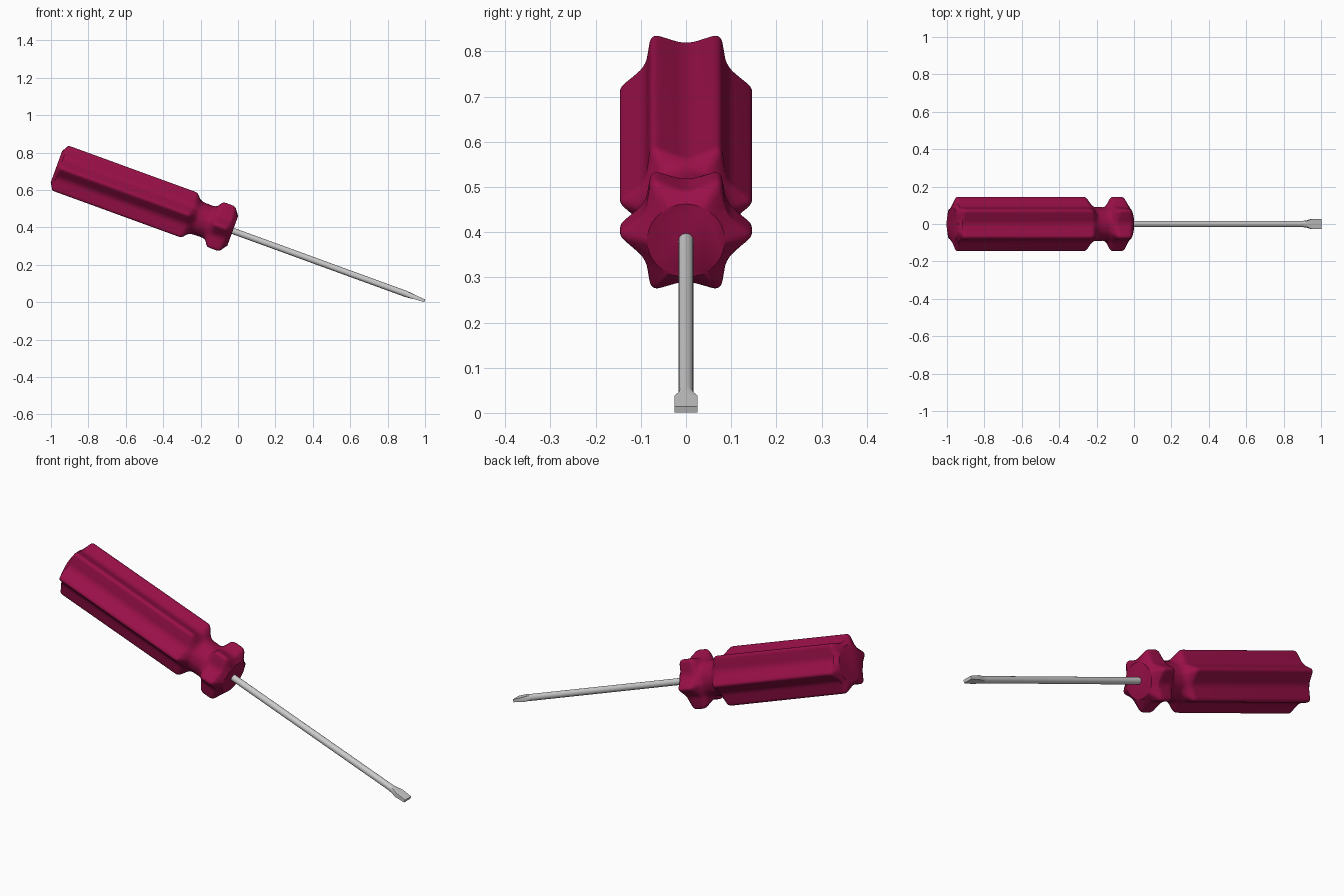
import bpy, bmesh, math
from mathutils import Matrix, Vector

if "Cube" in bpy.data.objects:
    bpy.data.objects.remove(bpy.data.objects["Cube"])

# Tool axis runs along local +X, then is tipped 20 degrees nose-down
TILT = Matrix.Translation((0, 0, 0.371)) @ Matrix.Rotation(math.radians(20), 4, 'Y')


def loft(name, rings, smooth_angle):
    """Skin a list of (s, [(y, z), ...]) rings and cap both ends."""
    bm = bmesh.new()
    loops = [[bm.verts.new((s, y, z)) for y, z in pts] for s, pts in rings]
    n = len(loops[0])
    for a, b in zip(loops, loops[1:]):
        for i in range(n):
            j = (i + 1) % n
            bm.faces.new((a[i], a[j], b[j], b[i]))
    bm.faces.new(loops[0][::-1])
    bm.faces.new(loops[-1])
    bm.transform(TILT)
    mesh = bpy.data.meshes.new(name)
    bm.to_mesh(mesh)
    bm.free()
    ob = bpy.data.objects.new(name, mesh)
    bpy.context.collection.objects.link(ob)
    bpy.ops.object.select_all(action='DESELECT')
    ob.select_set(True)
    bpy.context.view_layer.objects.active = ob
    bpy.ops.object.shade_smooth_by_angle(angle=math.radians(smooth_angle))
    return ob


def round_corner(prev, p, nxt, frac, steps):
    """Replace corner p with a quadratic curve."""
    a, b = p.lerp(prev, frac), p.lerp(nxt, frac)
    return [a.lerp(p, t).lerp(p.lerp(b, t), t)
            for t in (k / steps for k in range(steps + 1))]


# Six-lobed handle section with rounded peaks and valleys
corners = [Vector((math.cos(k * math.pi / 6), math.sin(k * math.pi / 6)))
           * (0.155 if k % 2 == 0 else 0.104) for k in range(12)]
star = []
for k in range(12):
    star += round_corner(corners[k - 1], corners[k], corners[(k + 1) % 12], 0.28, 5)

# Handle profile: (position, round radius, lobe blend, corner rounding)
profile = [(-1.033, 0.091, 0, 0), (-1.010, 0.11, 1, 0.2), (-0.278, 0.11, 1, 0.25),
           (-0.240, 0.091, 0, 0.35), (-0.158, 0.089, 0, 0.35), (-0.129, 0.11, 1, 0.3),
           (-0.064, 0.11, 1, 0.3), (-0.030, 0.086, 0, 0)]
path = []
for i, p in enumerate(profile):
    v = Vector(p[:3])
    if p[3] == 0:
        path.append(v)
        continue
    # keep rounding local even next to a long segment
    ends = []
    for q in (profile[i - 1], profile[i + 1]):
        d = Vector(q[:3]) - v
        ends.append(v + d * min(1, 0.06 / abs(d.x)))
    path += round_corner(ends[0], v, ends[1], p[3], 4)

rings = []
for s, r, t in path:
    rings.append((s, [tuple((q.normalized() * r).lerp(q, t)) for q in star]))
handle = loft("handle", rings, 27)
mat = bpy.data.materials.new("crimson")
mat.diffuse_color = (0.32, 0.005, 0.065, 1)
mat.use_nodes = True
mat.node_tree.nodes["Principled BSDF"].inputs["Base Color"].default_value = mat.diffuse_color
handle.data.materials.append(mat)


# Steel shaft with flattened, flared blade tip
def section(w, t, square):
    """Circle at square = 1, turning into a rectangle by square = 1.5."""
    pts = []
    for k in range(16):
        a = k * math.pi / 8
        pts.append((w * max(-1, min(1, square * math.cos(a))),
                    t * max(-1, min(1, square * math.sin(a)))))
    return pts


loft("shaft", [(-0.06, section(0.0168, 0.0168, 1)), (0.955, section(0.0168, 0.0168, 1)),
               (0.982, section(0.0185, 0.0145, 1.2)), (1.006, section(0.026, 0.0115, 1.5)),
               (1.063, section(0.026, 0.0075, 1.5))], 30)
